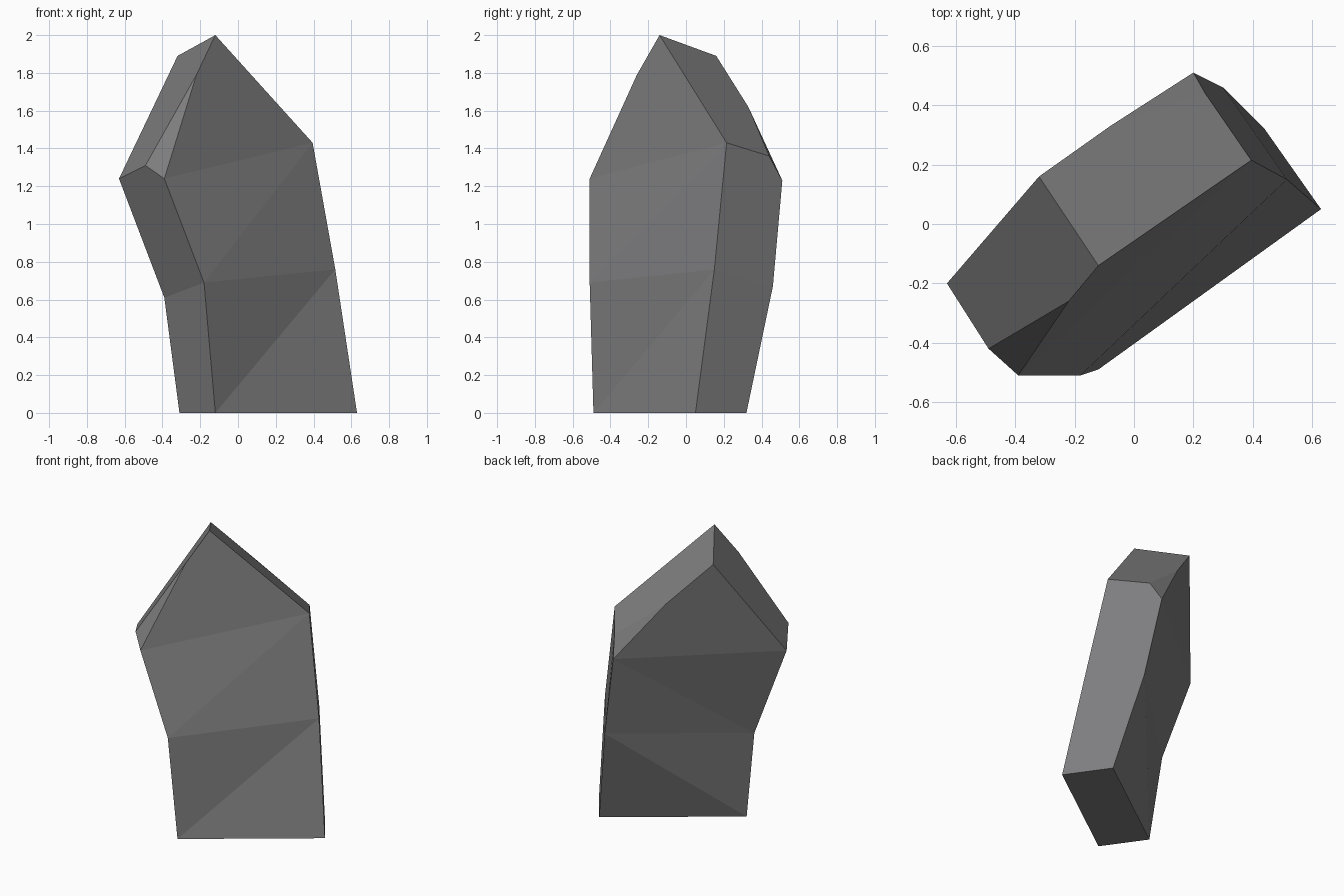
import bpy, bmesh

if "Cube" in bpy.data.objects:
    bpy.data.objects.remove(bpy.data.objects["Cube"])

# One flat stone grey
stone = bpy.data.materials.new("stone grey")
stone.diffuse_color = (0.21, 0.21, 0.215, 1)
stone.use_nodes = True
stone.node_tree.nodes["Principled BSDF"].inputs["Base Color"].default_value = stone.diffuse_color

# Outlines of the slab: bottom left, bottom right, waist, shoulder, peak, bevel, shoulder, waist
front = [(-.12, -.49, 0), (.63, .05, 0), (.515, .15, .76), (.395, .215, 1.43),
         (-.12, -.14, 2), (-.22, -.26, 1.79), (-.39, -.51, 1.24), (-.18, -.51, .69)]
# Same order on the back, the chipped corner lies on the other side of the peak
back = [(-.31, -.22, 0), (.44, .32, 0), (.30, .46, .67), (.20, .51, 1.23),
        (-.08, .33, 1.62), (-.32, .16, 1.89), (-.63, -.20, 1.24), (-.39, -.19, .61)]
chips = [(-.49, -.42, 1.31), (.24, .44, 1.36)]

bm = bmesh.new()
f = [bm.verts.new(p) for p in front]
b = [bm.verts.new(p) for p in back]
chip_l, chip_r = [bm.verts.new(p) for p in chips]

# Broad front and back, folded along the diagonals
for face in ((0, 1, 2), (0, 2, 7), (7, 2, 3), (7, 3, 6), (6, 3, 4, 5)):
    bm.faces.new([f[i] for i in face])
for face in ((0, 2, 1), (0, 7, 2), (7, 3, 2), (7, 6, 3), (6, 5, 4, 3)):
    bm.faces.new([b[i] for i in face])

# Base and lower sides
for i, j in ((0, 1), (1, 2), (7, 0)):
    bm.faces.new([f[i], f[j], b[j], b[i]])

# Upper sides, sloping top and the two chipped corners
for face in ([f[2], f[3], chip_r, b[3], b[2]],
             [f[3], f[4], b[5], b[4], chip_r],
             [f[4], f[5], chip_l, b[6], b[5]],
             [f[6], f[7], b[7], b[6], chip_l],
             [f[5], f[6], chip_l],
             [b[4], b[3], chip_r]):
    bm.faces.new(face)
bmesh.ops.recalc_face_normals(bm, faces=bm.faces[:])

mesh = bpy.data.meshes.new("standing_stone")
bm.to_mesh(mesh)
bm.free()
mesh.materials.append(stone)
rock = bpy.data.objects.new("standing_stone", mesh)
bpy.context.collection.objects.link(rock)
